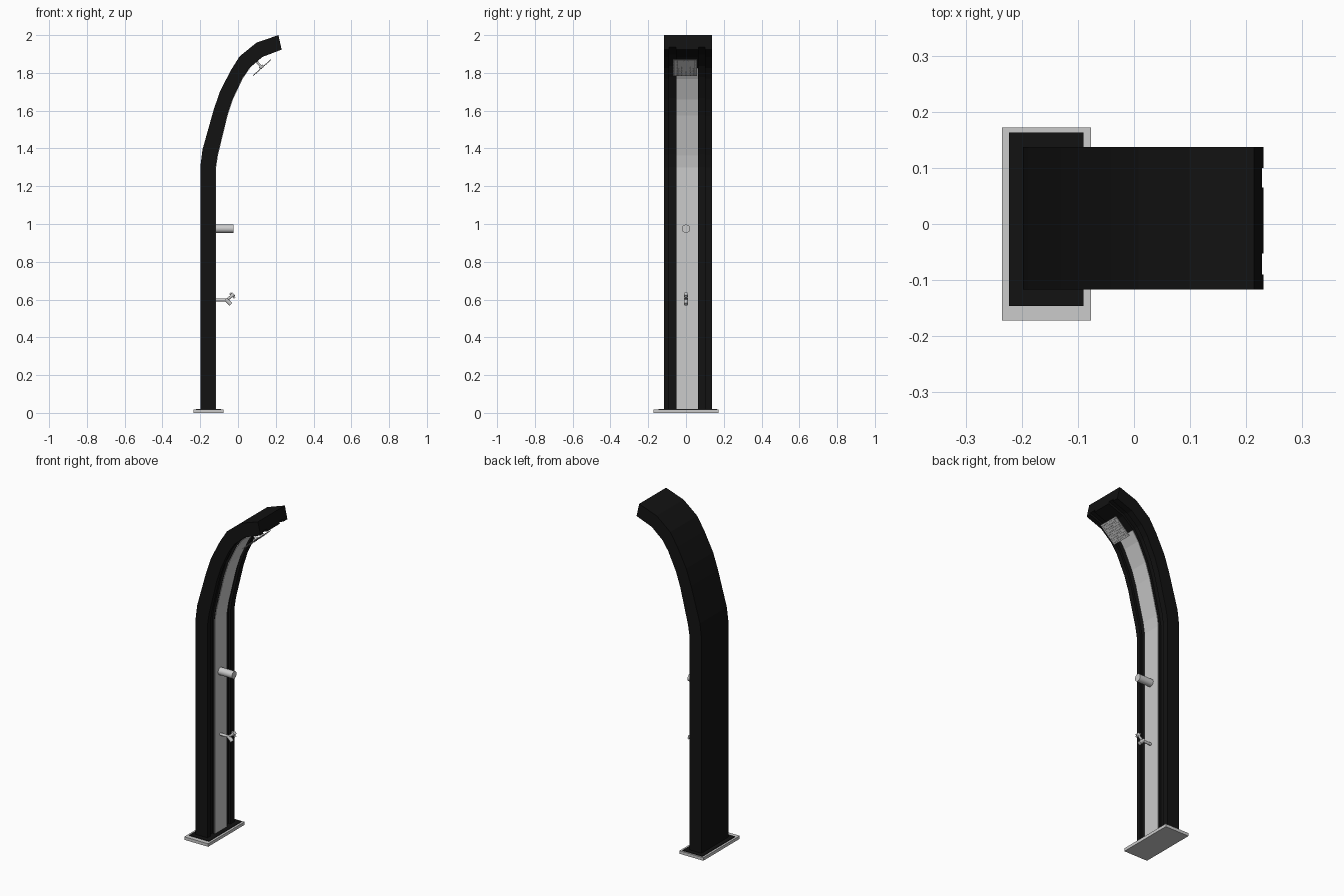
import bpy, bmesh, math
from mathutils import Vector, Matrix

if "Cube" in bpy.data.objects:
    bpy.data.objects.remove(bpy.data.objects["Cube"])

black = bpy.data.materials.new("black")
black.diffuse_color = (0.006, 0.006, 0.006, 1)
black.use_nodes = True
black.node_tree.nodes["Principled BSDF"].inputs["Base Color"].default_value = black.diffuse_color

def finish(name, bm, mat=None, smooth=False):
    bmesh.ops.recalc_face_normals(bm, faces=bm.faces)
    me = bpy.data.meshes.new(name)
    bm.to_mesh(me)
    bm.free()
    ob = bpy.data.objects.new(name, me)
    bpy.context.collection.objects.link(ob)
    if mat:
        me.materials.append(mat)
    if smooth:
        bpy.context.view_layer.objects.active = ob
        ob.select_set(True)
        bpy.ops.object.shade_smooth_by_angle()
        ob.select_set(False)
    return ob

def box(name, x0, x1, y0, y1, z0, z1, mat=None):
    bm = bmesh.new()
    m = Matrix.Translation(((x0+x1)/2, (y0+y1)/2, (z0+z1)/2)) @ Matrix.Diagonal((x1-x0, y1-y0, z1-z0, 1))
    bmesh.ops.create_cube(bm, size=1, matrix=m)
    return finish(name, bm, mat)

def add_rod(bm, a, b, r0, r1=None, seg=20):
    a, b = Vector(a), Vector(b)
    m = Matrix.Translation((a+b)/2) @ (b-a).to_track_quat('Z', 'Y').to_matrix().to_4x4()
    bmesh.ops.create_cone(bm, cap_ends=True, segments=seg, radius1=r0,
                          radius2=r0 if r1 is None else r1, depth=(b-a).length, matrix=m)

def rods(name, *specs):
    bm = bmesh.new()
    for s in specs:
        add_rod(bm, *s)
    return finish(name, bm, smooth=True)

# side outline of the bent column: back edge and front edge, in x/z
outer = [(-.198, .02), (-.198, 1.315), (-.188, 1.394), (-.13, 1.6), (-.098, 1.696),
         (-.04, 1.81), (.008, 1.887), (.098, 1.96), (.214, 2.0)]
inner = [(-.119, .02), (-.119, 1.3), (-.109, 1.365), (-.058, 1.575), (-.03, 1.66),
         (.022, 1.77), (.06, 1.825), (.13, 1.885), (.231, 1.923)]

def sweep(name, section, count, mat=None):
    """section: (y, anchor, offset) with anchor 0 = back edge, 1 = front edge, offset toward the front"""
    bm = bmesh.new()
    rings = []
    for o, i in list(zip(outer, inner))[:count]:
        o, i = Vector((o[0], 0, o[1])), Vector((i[0], 0, i[1]))
        d = (i - o).normalized()
        rings.append([bm.verts.new((i if k else o) + d*off + Vector((0, y, 0))) for y, k, off in section])
    n = len(section)
    for a, b in zip(rings, rings[1:]):
        for j in range(n):
            bm.faces.new((a[j], a[(j+1) % n], b[(j+1) % n], b[j]))
    bm.faces.new(rings[0])
    bm.faces.new(rings[-1])
    return finish(name, bm, mat)

# black column with two grooves on the front face
g = -.014
sweep("column", [(-.117, 0, 0), (.137, 0, 0), (.137, 1, 0), (.1, 1, 0), (.1, 1, g), (.065, 1, g),
                 (.065, 1, 0), (-.053, 1, 0), (-.053, 1, g), (-.09, 1, g), (-.09, 1, 0), (-.117, 1, 0)],
      len(outer), black)

# grey front strip
sweep("front_strip", [(-.051, 1, -.004), (.063, 1, -.004), (.063, 1, .003), (-.051, 1, .003)], 7)

# foot plate and dark pad
box("base_plate", -.235, -.077, -.172, .172, 0, .018)
box("base_pad", -.223, -.09, -.146, .163, .016, .021, black)

# mixer knob
rods("mixer_knob", ((-.12, 0, .975), (-.025, 0, .975), .022, None, 32))

# foot tap: pipe, spout, angled handle with cap
rods("tap",
     ((-.12, 0, .598), (-.055, 0, .598), .008),
     ((-.066, 0, .603), (-.038, 0, .575), .011),
     ((-.06, 0, .597), (-.03, 0, .622), .007),
     ((-.041, 0, .634), (-.017, 0, .608), .006),
     ((-.034, 0, .618), (-.022, 0, .63), .011))

# tilted square shower head
n = Vector((.667, 0, -.745))
c = Vector((.127, -.006, 1.828))
frame = Matrix.Translation(c) @ n.to_track_quat('Z', 'Y').to_matrix().to_4x4()
bm = bmesh.new()
bmesh.ops.create_cube(bm, size=1, matrix=frame @ Matrix.Diagonal((.128, .128, .004, 1)))
finish("shower_head", bm)
rods("shower_stem", (c, c - n*.06, .006), (c, c - n*.012, .012))

# grid of nozzles
bm = bmesh.new()
N = 10
for i in range(N):
    for j in range(N):
        p = Vector(((i - (N-1)/2)*.012, (j - (N-1)/2)*.012, .001))
        add_rod(bm, frame @ p, frame @ (p + Vector((0, 0, .003))), .003, .002, 8)
finish("nozzles", bm)
